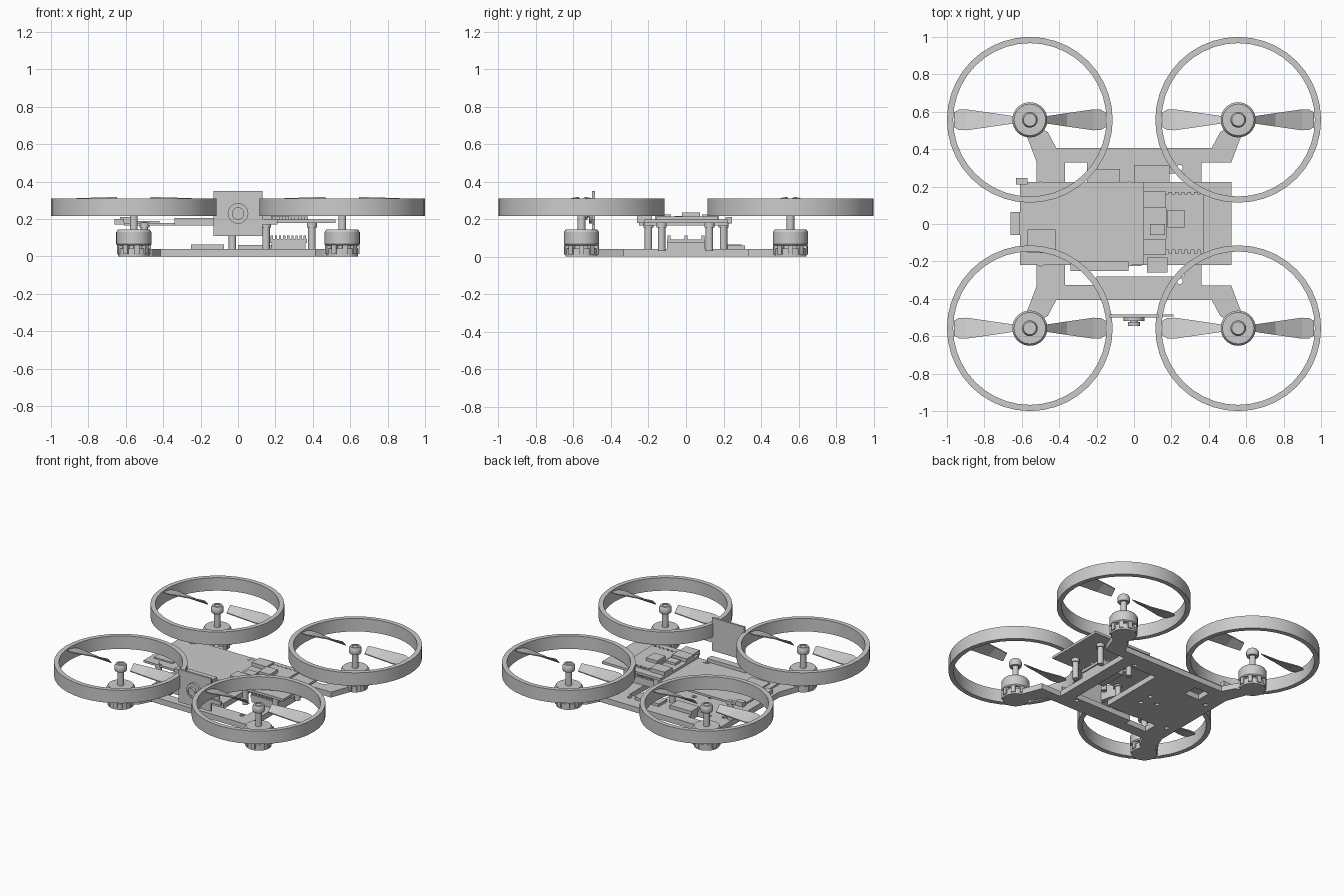
import bpy, bmesh, math
from mathutils import Matrix, Vector

old = bpy.data.objects.get("Cube")
if old:
    bpy.data.objects.remove(old, do_unlink=True)

grey = bpy.data.materials.new("plain_grey")
grey.use_nodes = True
grey.diffuse_color = (0.6, 0.6, 0.6, 1)
grey.node_tree.nodes["Principled BSDF"].inputs["Base Color"].default_value = (0.6, 0.6, 0.6, 1)


def finish(name, bm, smooth=False):
    bmesh.ops.recalc_face_normals(bm, faces=bm.faces)
    mesh = bpy.data.meshes.new(name)
    bm.to_mesh(mesh)
    bm.free()
    mesh.materials.append(grey)
    obj = bpy.data.objects.new(name, mesh)
    bpy.context.collection.objects.link(obj)
    if smooth:
        bpy.ops.object.select_all(action='DESELECT')
        obj.select_set(True)
        bpy.context.view_layer.objects.active = obj
        bpy.ops.object.shade_smooth_by_angle(angle=math.radians(30))
    return obj


def add_box(bm, x0, x1, y0, y1, z0, z1):
    size = Matrix.Diagonal((x1 - x0, y1 - y0, z1 - z0, 1))
    mid = Matrix.Translation(((x0 + x1) / 2, (y0 + y1) / 2, (z0 + z1) / 2))
    bmesh.ops.create_cube(bm, size=1, matrix=mid @ size)


def box(name, *bounds):
    bm = bmesh.new()
    add_box(bm, *bounds)
    return finish(name, bm)


def lathe(name, profile, place, segments=32, closed=False):
    # spin a radius/height profile about the z axis
    bm = bmesh.new()
    verts = [bm.verts.new((r, 0, z)) for r, z in profile]
    pairs = list(zip(verts, verts[1:]))
    if closed:
        pairs.append((verts[-1], verts[0]))
    edges = [bm.edges.new(p) for p in pairs]
    bmesh.ops.spin(bm, geom=verts + edges, axis=(0, 0, 1), cent=(0, 0, 0),
                   steps=segments, angle=math.tau)
    bmesh.ops.remove_doubles(bm, verts=bm.verts, dist=1e-5)
    bm.transform(place)
    return finish(name, bm, True)


# Frame plate: one outline with four arms, cut by openings
half = [(-.52, .33), (-.585, .5), (-.56, .56), (-.46, .49), (-.415, .405),
        (.415, .405), (.46, .49), (.56, .56), (.585, .5), (.52, .33), (.36, .33)]
outline = half + [(x, -y) for x, y in reversed(half)]
bm = bmesh.new()
face = bm.faces.new([bm.verts.new((x, y, 0)) for x, y in outline])
top = bmesh.ops.extrude_face_region(bm, geom=[face])
bmesh.ops.translate(bm, vec=(0, 0, .04),
                    verts=[v for v in top["geom"] if isinstance(v, bmesh.types.BMVert)])
frame = finish("frame_plate", bm)

openings = [(-.37, -.25, .225, .33), (-.37, -.2, -.325, -.22),
            (-.22, .1, -.28, -.225), (.04, .27, -.28, .27)]
cutters = []
for x0, x1, y0, y1 in openings:
    cutters.append(box("opening_cutter", x0, x1, y0, y1, -.1, .1))
for x, y in [(.245, .3), (.245, -.305), (-.45, .2), (-.45, -.2), (-.1, .05), (-.1, -.05), (-.2, 0)]:
    place = Matrix.Translation((x, y, 0))
    cutters.append(lathe("hole_cutter", [(0, -.1), (.016, -.1), (.016, .1), (0, .1)], place, 12))
for cutter in cutters:
    cutter.hide_render = True
    mod = frame.modifiers.new("cut", 'BOOLEAN')
    mod.operation = 'DIFFERENCE'
    mod.solver = 'EXACT'
    mod.object = cutter
bpy.context.view_layer.update()
cut_mesh = bpy.data.meshes.new_from_object(
    frame.evaluated_get(bpy.context.evaluated_depsgraph_get()))
frame.modifiers.clear()
frame.data = cut_mesh
for cutter in cutters:
    bpy.data.objects.remove(cutter, do_unlink=True)


# Motors, hubs, blades and guard rings at the four corners
def blades(name, cx, cy):
    # rows: radius, half chord, half rise
    rows = [(.09, .02, .02), (.2, .036, .017), (.34, .056, .012), (.38, .054, .01), (.405, .04, .008)]
    bm = bmesh.new()
    for side in (1, -1):
        loops = []
        for r, chord, rise in rows:
            ring = [(chord, rise), (-chord, -rise), (-chord, -rise - .007), (chord, rise - .007)]
            loops.append([bm.verts.new((side * r, side * y, .298 + z)) for y, z in ring])
        for a, b in zip(loops, loops[1:]):
            for i in range(4):
                j = (i + 1) % 4
                bm.faces.new((a[i], a[j], b[j], b[i]))
        bm.faces.new(loops[0])
        bm.faces.new(loops[-1])
    bm.transform(Matrix.Translation((cx, cy, 0)))
    finish(name, bm)


for x in (-.557, .557):
    for y in (-.557, .557):
        tag = ("left" if x > 0 else "right") + ("_front" if y < 0 else "_back")
        place = Matrix.Translation((x, y, 0))
        lathe("guard_ring_" + tag, [(.443, .215), (.443, .31), (.41, .31), (.41, .215)],
              place, 40, True)
        lathe("motor_base_" + tag, [(0, 0), (.085, 0), (.085, .042), (.07, .042),
                                    (.07, .062), (0, .062)], place)
        lathe("motor_bell_" + tag, [(0, .058), (.088, .058), (.094, .066), (.094, .13),
                                    (.084, .145), (0, .145)], place)
        lathe("prop_shaft_" + tag, [(.021, .145), (.021, .25), (.038, .25), (.042, .258),
                                    (.042, .285), (.034, .3), (.021, .3), (.021, .295), (0, .295)],
              place, 24)
        blades("prop_blades_" + tag, x, y)
        # ribs between base and bell
        bm = bmesh.new()
        for k in range(9):
            rib = bmesh.new()
            add_box(rib, .07, .092, -.014, .014, .012, .06)
            rib.transform(place @ Matrix.Rotation(k * math.tau / 9, 4, 'Z'))
            part = bpy.data.meshes.new("rib")
            rib.to_mesh(part)
            rib.free()
            bm.from_mesh(part)
            bpy.data.meshes.remove(part)
        finish("motor_ribs_" + tag, bm)

# Boards and the chips on them
parts = {
    "video_board": (-.61, .06, -.22, .225, .165, .18),
    "video_board_socket": (-.66, -.61, -.06, .065, .17, .2),
    "video_board_switch": (-.63, -.57, .21, .245, .175, .21),
    "video_board_chip": (-.57, -.42, -.155, -.03, .18, .19),
    "video_board_shield": (-.34, -.03, -.25, -.2, .165, .205),
    "control_board": (.05, .52, -.22, .225, .18, .198),
    "control_chip_back": (.05, .17, .085, .175, .198, .225),
    "control_chip_front": (.05, .17, -.165, -.08, .198, .225),
    "control_chip_middle": (.085, .165, -.06, 0, .198, .215),
    "processor": (.18, .27, -.02, .075, .213, .235),
    "radio_module": (.17, .375, -.14, .16, .198, .213),
    "side_plug": (.07, .18, -.26, -.18, .18, .215),
    "speed_control_a": (0, .19, .22, .315, .04, .06),
    "speed_control_b": (-.25, -.075, .2, .295, .04, .065),
    "power_block": (.18, .36, -.1, .1, .04, .075),
    "camera_board": (-.13, .13, -.5, -.485, .11, .35),
    "camera_tab": (.13, .21, -.495, -.485, .17, .2),
}
for name, bounds in parts.items():
    box(name, *bounds)

# Radio module teeth along both long sides
bm = bmesh.new()
for k in range(6):
    for y in (-.15, .16):
        add_box(bm, .185 + k * .034, .203 + k * .034, y - .008, y + .01, .198, .213)
finish("radio_module_teeth", bm)

# Pin header under the control board
bm = bmesh.new()
add_box(bm, .17, .37, -.1, .1, .072, .092)
for k in range(9):
    for y in (-.09, 0, .09):
        add_box(bm, .175 + k * .022, .187 + k * .022, y - .008, y + .008, .092, .112)
finish("pin_header", bm)

# Standoffs between frame and boards
for x, y in [(-.03, .2), (-.03, -.2), (-.5, .2), (-.5, -.2),
             (.15, .125), (.15, -.13), (.395, .125), (.395, -.13)]:
    lathe("standoff", [(0, .03), (.02, .03), (.02, .155), (.027, .155), (.027, .182), (0, .182)],
          Matrix.Translation((x, y, 0)), 16)

# Screw heads on the video board
for x in (-.5, -.035):
    for y in (-.195, .2):
        lathe("board_screw", [(0, .178), (.01, .178), (.01, .185), (0, .185)],
              Matrix.Translation((x, y, 0)), 12)

# Camera lens facing the front
lens_place = Matrix.Translation((0, -.5, .23)) @ Matrix.Rotation(math.pi / 2, 4, 'X')
lathe("camera_lens", [(0, 0), (.055, 0), (.055, .018), (.022, .018), (.022, .025), (.033, .025),
                      (.033, .045), (.022, .045), (.022, .04), (0, .04)], lens_place, 28)
